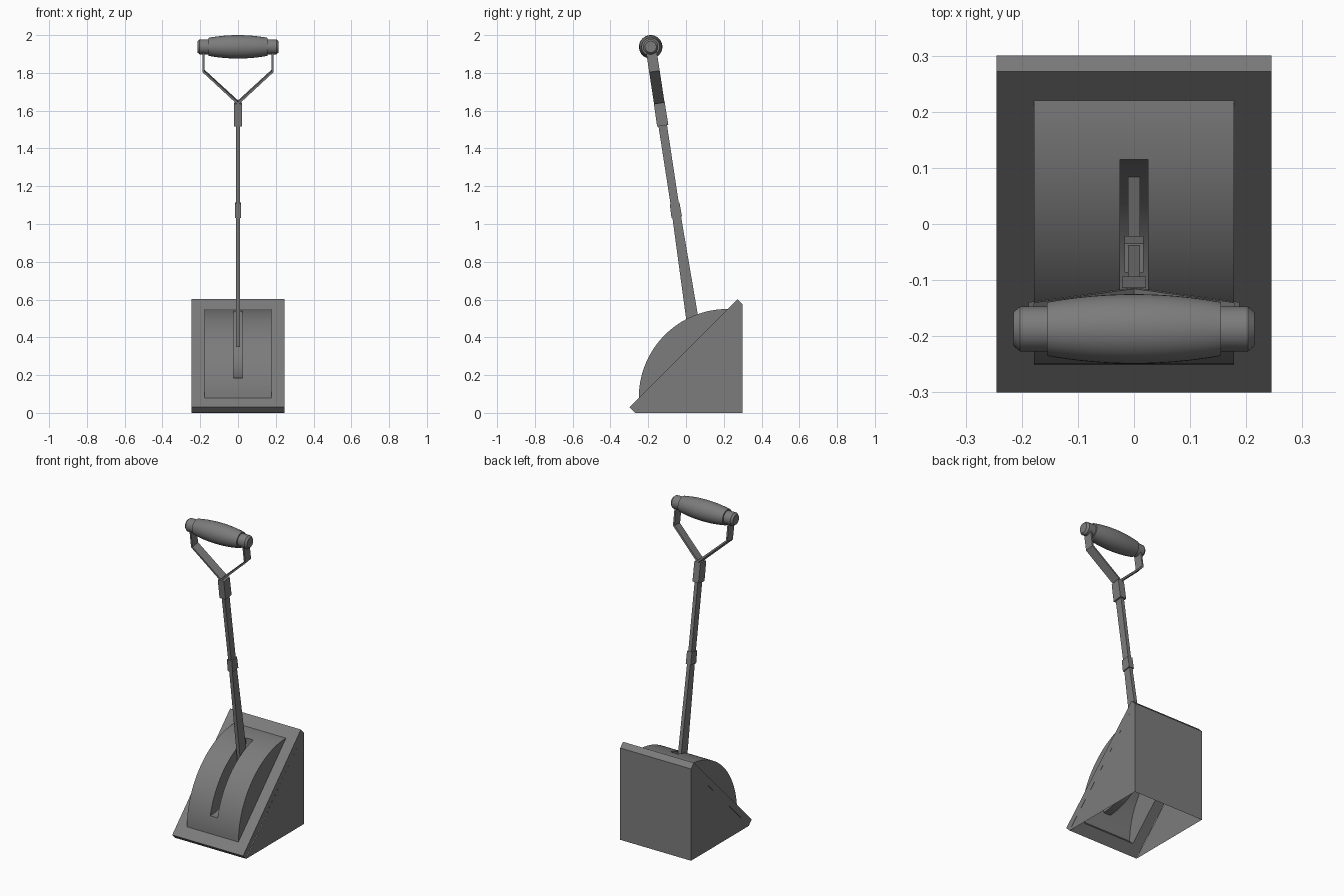
import bpy
import bmesh
from math import sin, cos, pi, radians

cube = bpy.data.objects.get("Cube")
if cube:
    bpy.data.objects.remove(cube, do_unlink=True)

grey = bpy.data.materials.new("steel grey")
grey.use_nodes = True
colour = (0.2, 0.2, 0.2, 1)
grey.diffuse_color = colour
grey.node_tree.nodes["Principled BSDF"].inputs["Base Color"].default_value = colour


def finish(name, bm, smooth=False, closed=True):
    bmesh.ops.remove_doubles(bm, verts=bm.verts, dist=1e-5)
    if closed:
        bmesh.ops.recalc_face_normals(bm, faces=bm.faces)
    mesh = bpy.data.meshes.new(name)
    bm.to_mesh(mesh)
    bm.free()
    mesh.materials.append(grey)
    ob = bpy.data.objects.new(name, mesh)
    bpy.context.collection.objects.link(ob)
    if smooth:
        bpy.ops.object.select_all(action='DESELECT')
        ob.select_set(True)
        bpy.context.view_layer.objects.active = ob
        bpy.ops.object.shade_smooth_by_angle(angle=radians(30))
    return ob


def face(bm, pts):
    return bm.faces.new([bm.verts.new(p) for p in pts])


def loft(bm, rings, cap=True):
    """Join successive closed rings of points with quads."""
    for a, b in zip(rings, rings[1:]):
        n = len(a)
        for i in range(n):
            j = (i + 1) % n
            face(bm, [a[i], a[j], b[j], b[i]])
    if cap:
        face(bm, rings[0][::-1])
        face(bm, rings[-1])


# Sloping rim: a thick 45 degree frame with a rectangular opening
HALF, OPEN, RISE, LIP = 0.245, 0.178, 0.33, 0.028


def slope_rect(hx, y0, y1, drop):
    return [(x, y + drop, y + RISE - drop)
            for x, y in ((-hx, y0), (hx, y0), (hx, y1), (-hx, y1))]


bm = bmesh.new()
loft(bm, [slope_rect(HALF, -0.3, 0.272, 0), slope_rect(HALF, -0.3, 0.272, LIP),
          slope_rect(OPEN, -0.25, 0.22, LIP), slope_rect(OPEN, -0.25, 0.22, 0),
          slope_rect(HALF, -0.3, 0.272, 0)], cap=False)
finish("sloping_rim", bm)

# Thin back and side walls, open underneath
bm = bmesh.new()
top = 0.3 + RISE - 2 * LIP
for s in (-1, 1):
    tri = [(s * HALF, LIP - 0.3, 0), (s * HALF, 0.3, 0), (s * HALF, 0.3, top)]
    face(bm, tri[::s])
face(bm, [(HALF, 0.3, 0), (-HALF, 0.3, 0), (-HALF, 0.3, top), (HALF, 0.3, top)])
finish("base_walls", bm, closed=False)

# Quarter-round hood with a scooped slot
R, SLOT, A0 = 0.47, 0.025, radians(12.9)
STEPS = 24


def hood(a):
    return 0.22 - R * cos(a), 0.08 + R * sin(a)


slot_angles = [A0 + (pi / 2 - 2 * A0) * i / STEPS for i in range(STEPS + 1)]
ends = [A0 * i / 5 for i in range(5)]
angles = ends + slot_angles + [pi / 2 - a for a in reversed(ends)]
bm = bmesh.new()
columns = (-OPEN, -SLOT, SLOT, OPEN)
for a, b in zip(angles, angles[1:]):
    in_slot = A0 < (a + b) / 2 < pi / 2 - A0
    for k in range(3):
        if k == 1 and in_slot:
            continue
        x0, x1 = columns[k], columns[k + 1]
        face(bm, [(x0, *hood(a)), (x1, *hood(a)), (x1, *hood(b)), (x0, *hood(b))])
for s in (-1, 1):
    face(bm, [(s * OPEN, *hood(a)) for a in angles][::-s])
finish("curved_hood", bm, smooth=True, closed=False)

# Concave floor and cheeks of the slot
low, high = hood(A0), hood(pi / 2 - A0)
depth = high[0] - low[0]
floor = [(low[0] + depth * sin(t), high[1] - depth * cos(t))
         for t in (pi / 2 * i / STEPS for i in range(STEPS + 1))]
bm = bmesh.new()
for i in range(STEPS):
    p, q = floor[i], floor[i + 1]
    face(bm, [(-SLOT, *p), (SLOT, *p), (SLOT, *q), (-SLOT, *q)])
for s in (-1, 1):
    outline = [hood(a) for a in slot_angles] + floor[-2:0:-1]
    face(bm, [(s * SLOT, *p) for p in outline][::s])
finish("slot_scoop", bm, smooth=True, closed=False)


# Leaning shaft: points given across, along depth and by height
def lean(x, d, z):
    return (x, 0.1095 - 0.153 * z + d * 0.9885, z + d * 0.151)


def bar(name, sections):
    bm = bmesh.new()
    loft(bm, [[lean(x * hx, y * hd, z) for x, y in ((-1, -1), (1, -1), (1, 1), (-1, 1))]
              for z, hx, hd in sections])
    return finish(name, bm)


bar("lower_shaft", [(0.355, 0.011, 0.035), (1.04, 0.011, 0.023)])
bar("shaft_collar", [(1.035, 0.017, 0.028), (1.11, 0.017, 0.026)])
bar("upper_shaft", [(1.1, 0.011, 0.022), (1.6, 0.011, 0.023)])
bar("fork_socket", [(1.52, 0.021, 0.03), (1.64, 0.021, 0.029)])

# Forked yoke of flat strap
outer = [(0, 1.634), (0.188, 1.808), (0.188, 1.925)]
inner = [(0, 1.65), (0.178, 1.813), (0.178, 1.925)]
for side, s in (("left", 1), ("right", -1)):
    bm = bmesh.new()
    loft(bm, [[lean(s * x, d, z) for (x, z), d in
               ((o, -0.028), (o, 0.028), (i, 0.028), (i, -0.028))]
              for o, i in zip(outer, inner)])
    finish(side + "_fork_arm", bm)


# Barrel grip and end caps turned about the x axis
def turned(name, profile, sides=40):
    bm = bmesh.new()
    loft(bm, [[(x, -0.187 + r * cos(2 * pi * k / sides), 1.938 + r * sin(2 * pi * k / sides))
               for k in range(sides)] for x, r in profile])
    return finish(name, bm, smooth=True)


barrel = [0.155 * i / 8 for i in range(-8, 9)]
turned("hand_grip", [(x, 0.062 - 0.014 * (x / 0.155) ** 2) for x in barrel])
for side, s in (("left", 1), ("right", -1)):
    turned(side + "_grip_cap", [(s * x, r) for x, r in
                                ((0.15, 0.04), (0.203, 0.04), (0.215, 0.03))])
